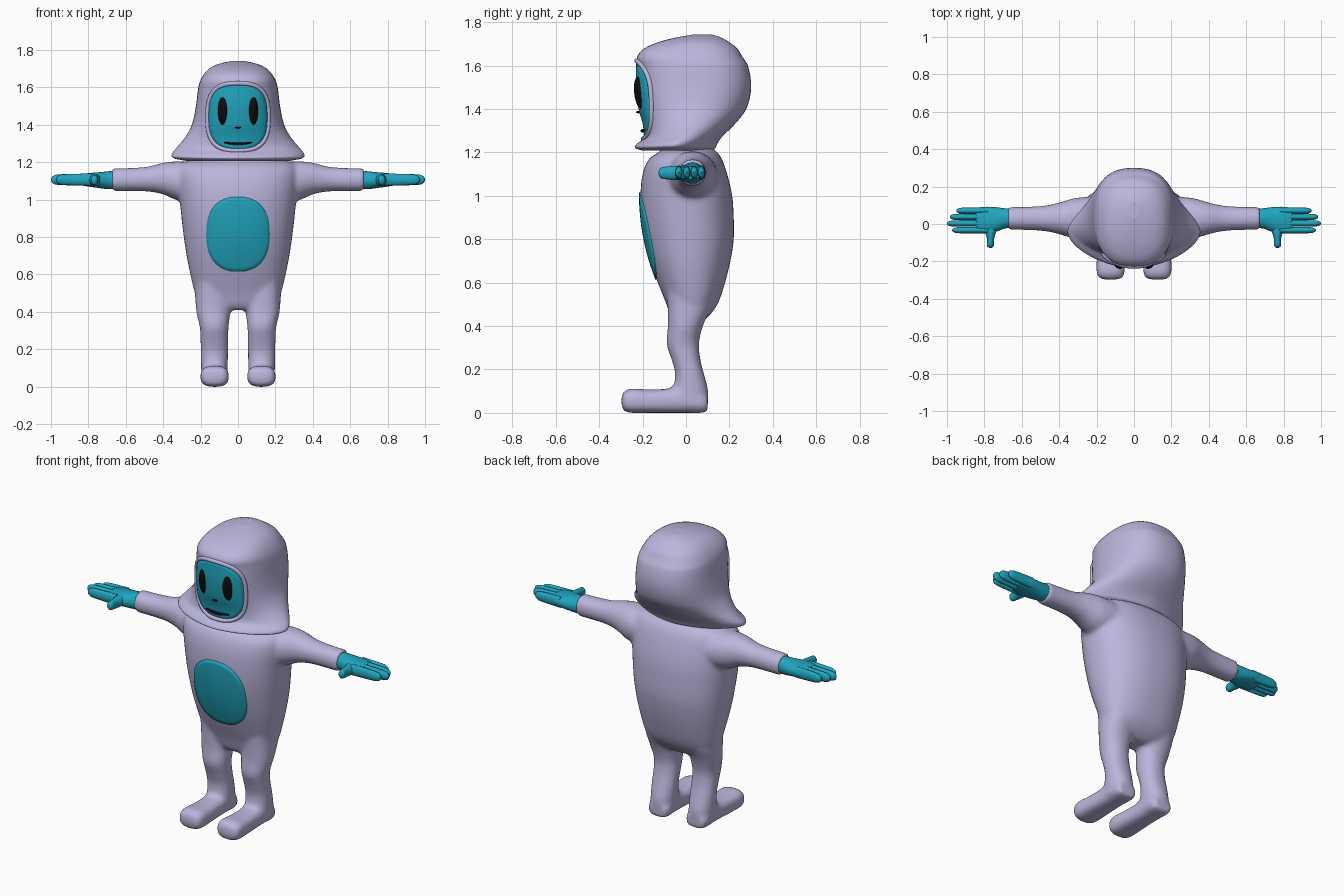
import bpy, bmesh, math

if "Cube" in bpy.data.objects:
    bpy.data.objects.remove(bpy.data.objects["Cube"])


def material(name, rgb):
    m = bpy.data.materials.new(name)
    m.diffuse_color = (*rgb, 1)
    m.use_nodes = True
    m.node_tree.nodes["Principled BSDF"].inputs["Base Color"].default_value = m.diffuse_color
    return m


LILAC = material("lilac", (0.50, 0.47, 0.72))
TEAL = material("teal", (0.015, 0.38, 0.52))
BLACK = material("black", (0.004, 0.004, 0.004))


def at(secs, t):
    """Smooth interpolation of cross-sections (t, a_lo, a_hi, b_lo, b_hi, power)."""
    secs = sorted(secs)
    n = len(secs)
    i = max(k for k in range(n - 1) if secs[k][0] <= t or k == 0)

    def slope(k, c):
        l, r = secs[max(k - 1, 0)], secs[min(k + 1, n - 1)]
        return (r[c] - l[c]) / (r[0] - l[0])
    s0, s1 = secs[i], secs[i + 1]
    h = s1[0] - s0[0]
    u = (t - s0[0]) / h
    return [(2*u**3 - 3*u*u + 1) * s0[c] + (u**3 - 2*u*u + u) * h * slope(i, c)
            + (3*u*u - 2*u**3) * s1[c] + (u**3 - u*u) * h * slope(i + 1, c) for c in range(1, 6)]


def spow(v, e):
    return math.copysign(abs(v) ** e, v)


def loft(bm, secs, axis, side=1, n=32, steps=4):
    secs = sorted(secs)
    ts = [a[0] + (b[0] - a[0]) * k / steps for a, b in zip(secs, secs[1:]) for k in range(steps)]
    rings = []
    for t in ts + [secs[-1][0]]:
        a0, a1, b0, b1, p = at(secs, t)
        ring = []
        for k in range(n):
            w = 2 * math.pi * k / n
            a = (a0 + a1) / 2 + (a1 - a0) / 2 * spow(math.cos(w), 2 / p)
            b = (b0 + b1) / 2 + (b1 - b0) / 2 * spow(math.sin(w), 2 / p)
            x, y, z = {'x': (t, a, b), 'y': (a, t, b), 'z': (a, b, t)}[axis]
            ring.append(bm.verts.new((x * side, y, z)))
        rings.append(ring)
    faces = [bm.faces.new(rings[0]), bm.faces.new(rings[-1][::-1])]
    for r, s in zip(rings, rings[1:]):
        faces += [bm.faces.new((r[k], s[k], s[(k + 1) % n], r[(k + 1) % n])) for k in range(n)]
    bmesh.ops.recalc_face_normals(bm, faces=faces)


def finish(name, bm, mat):
    me = bpy.data.meshes.new(name)
    bm.to_mesh(me)
    bm.free()
    me.materials.append(mat)
    for f in me.polygons:
        f.use_smooth = len(f.vertices) < 5
    ob = bpy.data.objects.new(name, me)
    bpy.context.collection.objects.link(ob)
    return ob


def front(secs, x, z):
    """Front surface y of an upright loft."""
    a0, a1, b0, b1, p = at(secs, z)
    return (b0 + b1) / 2 - (b1 - b0) / 2 * max(0, 1 - abs(x / a1) ** p) ** (1 / p)


def patch(name, secs, cx, cz, w, h, p, mat, lift, dome=0, bend=0, n=48, rings=10):
    """Thin plate that follows the front of a loft."""
    bm = bmesh.new()
    rows = []
    for j in range(rings + 2):
        r = max(0.02, min(1, j / rings))
        off = -0.008 if j > rings else lift + dome * math.sqrt(1 - r * r)
        row = []
        for k in range(n):
            q = 2 * math.pi * k / n
            dx = w * r * spow(math.cos(q), 2 / p)
            x, z = cx + dx, cz + h * r * spow(math.sin(q), 2 / p) + bend * dx * dx
            row.append(bm.verts.new((x, front(secs, x, z) - off, z)))
        rows.append(row)
    bm.faces.new(rows[0])
    for r, s in zip(rows, rows[1:]):
        for k in range(n):
            bm.faces.new((r[k], s[k], s[(k + 1) % n], r[(k + 1) % n]))
    return finish(name, bm, mat)


def upright(rows):
    return [(z, -w, w, f, b, p) for z, w, f, b, p in rows]


# Profiles: height, half width, front, back, squareness
TORSO = upright([
    (1.235, .10, -.08, .10, 2), (1.205, .27, -.12, .14, 2.2), (1.17, .315, -.17, .165, 2.3),
    (1.1, .322, -.20, .19, 2.3), (1.0, .312, -.21, .213, 2.3), (.9, .302, -.205, .22, 2.3),
    (.8, .29, -.19, .22, 2.3), (.7, .275, -.165, .205, 2.3), (.6, .255, -.13, .18, 2.3),
    (.5, .23, -.09, .145, 2.3), (.44, .20, -.07, .10, 2.2), (.41, .10, -.05, .06, 2)])
HOOD = upright([
    (1.742, .03, .03, .12, 2), (1.73, .09, -.04, .16, 2.1), (1.71, .14, -.12, .195, 2.3),
    (1.68, .175, -.19, .235, 2.4), (1.64, .20, -.225, .26, 2.5), (1.6, .212, -.222, .285, 2.5),
    (1.5, .225, -.22, .30, 2.4), (1.4, .247, -.208, .278, 2.2), (1.33, .285, -.19, .225, 2),
    (1.27, .335, -.19, .165, 1.8), (1.24, .355, -.225, .145, 1.7), (1.22, .34, -.235, .135, 1.7),
    (1.208, .28, -.20, .12, 1.7)])
LEG = [(z, .125 - i, .125 + o, f, b, 2.2) for z, i, o, f, b in [
    (.62, .06, .11, -.09, .13), (.5, .08, .105, -.085, .12), (.4, .083, .098, -.083, .078),
    (.32, .075, .08, -.09, .06), (.25, .073, .076, -.068, .066), (.18, .072, .075, -.05, .083),
    (.1, .07, .073, -.06, .103), (.03, .065, .07, -.06, .10)]]
FOOT = [(y, .125 - w, .125 + w, lo, hi, 2.8) for y, w, lo, hi in [
    (-.297, .04, .03, .08), (-.285, .065, .008, .1), (-.25, .076, 0, .112), (-.18, .074, 0, .108),
    (-.08, .068, 0, .112), (0, .068, 0, .13), (.07, .068, 0, .1), (.1, .055, .005, .08)]]
ARM = [(x, .03 - ry, .03 + ry, zc - rz, zc + rz, 2.1) for x, ry, zc, rz in [
    (.2, .12, 1.09, .105), (.32, .108, 1.10, .105), (.4, .085, 1.113, .085),
    (.48, .068, 1.11, .067), (.6, .062, 1.107, .062), (.672, .062, 1.106, .062)]]
PALM = [(.64, -.02, .08, 1.06, 1.155, 2), (.69, -.024, .084, 1.056, 1.152, 2.1),
        (.74, -.042, .09, 1.062, 1.147, 2.2), (.8, -.052, .092, 1.07, 1.142, 2.4),
        (.845, -.045, .085, 1.078, 1.135, 2.4)]
THUMB = [(-.127, .76, .774, 1.098, 1.112, 2), (-.118, .75, .786, 1.082, 1.128, 2),
         (-.08, .748, .786, 1.075, 1.135, 2), (-.045, .738, .795, 1.072, 1.138, 2),
         (.0, .72, .80, 1.075, 1.135, 2)]

# Suit: torso, arms and legs fused into one soft skin
bm = bmesh.new()
loft(bm, TORSO, 'z', n=48)
for s in (1, -1):
    loft(bm, ARM, 'x', s)
    loft(bm, LEG, 'z', s)
    loft(bm, FOOT, 'y', s)
suit = finish("suit", bm, LILAC)
rm = suit.modifiers.new("fuse", 'REMESH')
rm.mode, rm.voxel_size, rm.use_smooth_shade = 'VOXEL', 0.012, True
sm = suit.modifiers.new("soften", 'SMOOTH')
sm.factor, sm.iterations = 0.5, 8

# Hands: palm, four fingers and thumb
for s, label in ((1, "left"), (-1, "right")):
    bm = bmesh.new()
    loft(bm, PALM, 'x', s, 24)
    loft(bm, THUMB, 'y', s, 16)
    for y, tip in ((.071, .95), (.038, .985), (.003, 1.0), (-.033, .972)):
        loft(bm, [(x, y - ry, y + ry, 1.107 - rz, 1.107 + rz, 2) for x, ry, rz in [
            (.78, .018, .033), (.86, .0175, .031), (tip - .03, .016, .027),
            (tip - .008, .011, .018), (tip, .003, .005)]], 'x', s, 16)
    finish(label + "_hand", bm, TEAL)

# Hood
bm = bmesh.new()
loft(bm, HOOD, 'z', n=64)
finish("hood", bm, LILAC)

# Hood rim around the face
cu = bpy.data.curves.new("hood_rim", 'CURVE')
cu.dimensions, cu.bevel_depth, cu.bevel_resolution = '3D', 0.012, 3
sp = cu.splines.new('POLY')
sp.points.add(63)
sp.use_cyclic_u = True
for k, pt in enumerate(sp.points):
    q = 2 * math.pi * k / 64
    x, z = .163 * spow(math.cos(q), 2 / 2.8), 1.442 + .18 * spow(math.sin(q), 2 / 2.8)
    pt.co = (x, front(HOOD, x, z), z, 1)
cu.materials.append(LILAC)
bpy.context.collection.objects.link(bpy.data.objects.new("hood_rim", cu))

# Face and belly plates, then facial features
patch("face", HOOD, 0, 1.442, .157, .173, 2.8, TEAL, .005, dome=.006)
patch("belly", TORSO, 0, .815, .17, .2, 2.4, TEAL, .006)
for s, label in ((1, "left"), (-1, "right")):
    patch(label + "_eye", HOOD, .083 * s, 1.475, .024, .073, 2, BLACK, .012, dome=.018, n=32)
patch("nose", HOOD, 0, 1.385, .015, .005, 2, BLACK, .018, dome=.008, n=16, rings=4)
patch("mouth", HOOD, 0, 1.299, .076, .007, 2, BLACK, .016, dome=.008, bend=1.2, n=32, rings=4)
